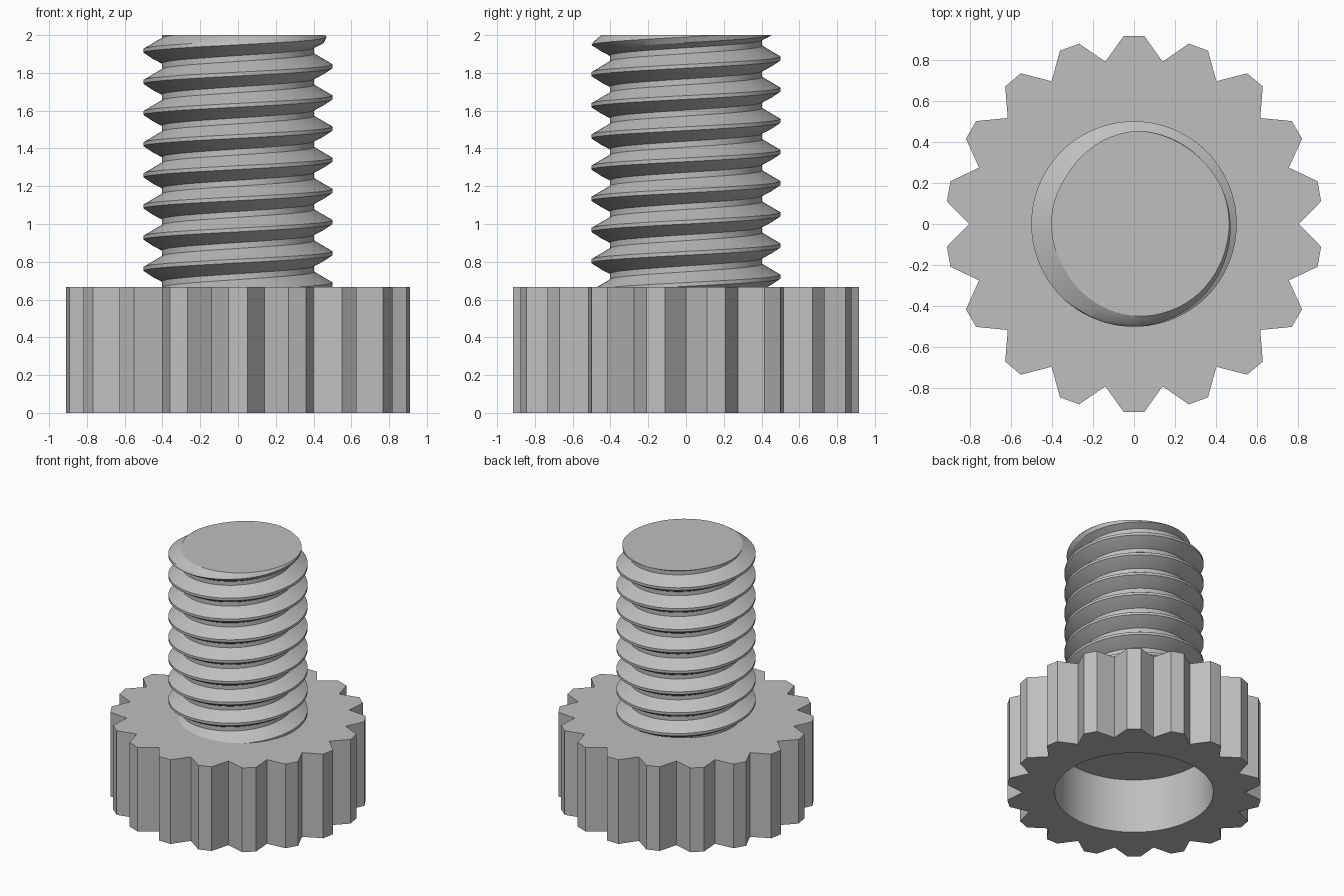
import bpy, bmesh, math
from math import sin, cos, pi, radians

if "Cube" in bpy.data.objects:
    bpy.data.objects.remove(bpy.data.objects["Cube"])

# Single plain grey material
grey = bpy.data.materials.new("plain grey")
grey.use_nodes = True
COLOUR = (0.52, 0.52, 0.52, 1)
grey.diffuse_color = COLOUR
grey.node_tree.nodes["Principled BSDF"].inputs["Base Color"].default_value = COLOUR


def finish(bm, name):
    bmesh.ops.recalc_face_normals(bm, faces=bm.faces)
    mesh = bpy.data.meshes.new(name)
    bm.to_mesh(mesh)
    bm.free()
    mesh.materials.append(grey)
    obj = bpy.data.objects.new(name, mesh)
    bpy.context.collection.objects.link(obj)
    bpy.ops.object.select_all(action='DESELECT')
    obj.select_set(True)
    bpy.context.view_layer.objects.active = obj
    bpy.ops.object.shade_smooth_by_angle(angle=radians(22))
    return obj


def ring(bm, points, z):
    verts = [bm.verts.new((x, y, z)) for x, y in points]
    edges = [bm.edges.new((v, verts[i - 1])) for i, v in enumerate(verts)]
    return verts, edges


def walls(bm, low, high):
    for i in range(len(low)):
        bm.faces.new((low[i - 1], low[i], high[i], high[i - 1]))


# Toothed head with a blind round hole underneath
TEETH, TIP_R, VALLEY_R, HOLE_R = 18, 0.917, 0.802, 0.57
HEAD_TOP, HOLE_TOP = 0.667, 0.433
outline = []
for i in range(TEETH):
    for r, offset in ((VALLEY_R, -10), (TIP_R, -3.1), (TIP_R, 3.1)):
        a = radians(90 + i * 360 / TEETH + offset)
        outline.append((r * cos(a), r * sin(a)))
circle = [(HOLE_R * cos(i * pi / 48), HOLE_R * sin(i * pi / 48)) for i in range(96)]

bm = bmesh.new()
outer_low, outer_edges = ring(bm, outline, 0)
outer_high, _ = ring(bm, outline, HEAD_TOP)
hole_low, hole_edges = ring(bm, circle, 0)
hole_high, _ = ring(bm, circle, HOLE_TOP)
walls(bm, outer_low, outer_high)
walls(bm, hole_low, hole_high)
bm.faces.new(outer_high)
bm.faces.new(hole_high)
bmesh.ops.triangle_fill(bm, edges=outer_edges + hole_edges, use_beauty=True)
finish(bm, "toothed_head")

# Right-handed threaded shaft, swept as one continuous helical skin
PITCH, ROOT_R, CREST_R = 0.165, 0.403, 0.5
TOP, BOTTOM, STEPS = 2.0, 0.6, 96
PROFILE = ((-0.067, 0), (-0.04, 0.53), (-0.01, 1), (0, 1), (0.01, 1), (0.04, 0.47), (0.067, 0))
TURNS = range(-11, 3)


def column(step):
    a = 2 * pi * step / STEPS
    verts = []
    for k in TURNS:
        for dz, height in PROFILE:
            z = TOP + (k + step / STEPS) * PITCH + dz
            r = ROOT_R + (CREST_R - ROOT_R) * height
            # small lead-in chamfer at the free end
            r = min(r, max(ROOT_R, 0.462 + 0.75 * (TOP - z)))
            verts.append(bm.verts.new((r * cos(a), r * sin(a), z)))
    return verts


bm = bmesh.new()
columns = [column(s) for s in range(STEPS)]
period = len(PROFILE)
for s in range(STEPS):
    here = columns[s]
    # the last column joins the first one a full turn higher
    there = columns[s + 1] if s + 1 < STEPS else columns[0][period:]
    for j in range(len(there) - 1):
        bm.faces.new((here[j], there[j], there[j + 1], here[j + 1]))

# Cut both ends flat and cap them
for z, direction in ((TOP, 1), (BOTTOM, -1)):
    cut = bmesh.ops.bisect_plane(bm, geom=bm.verts[:] + bm.edges[:] + bm.faces[:], dist=1e-6,
                                 plane_co=(0, 0, z), plane_no=(0, 0, direction),
                                 clear_outer=True)
    rim = [e for e in cut["geom_cut"] if isinstance(e, bmesh.types.BMEdge) and e.is_boundary]
    bmesh.ops.edgeloop_fill(bm, edges=rim)
finish(bm, "threaded_shaft")
